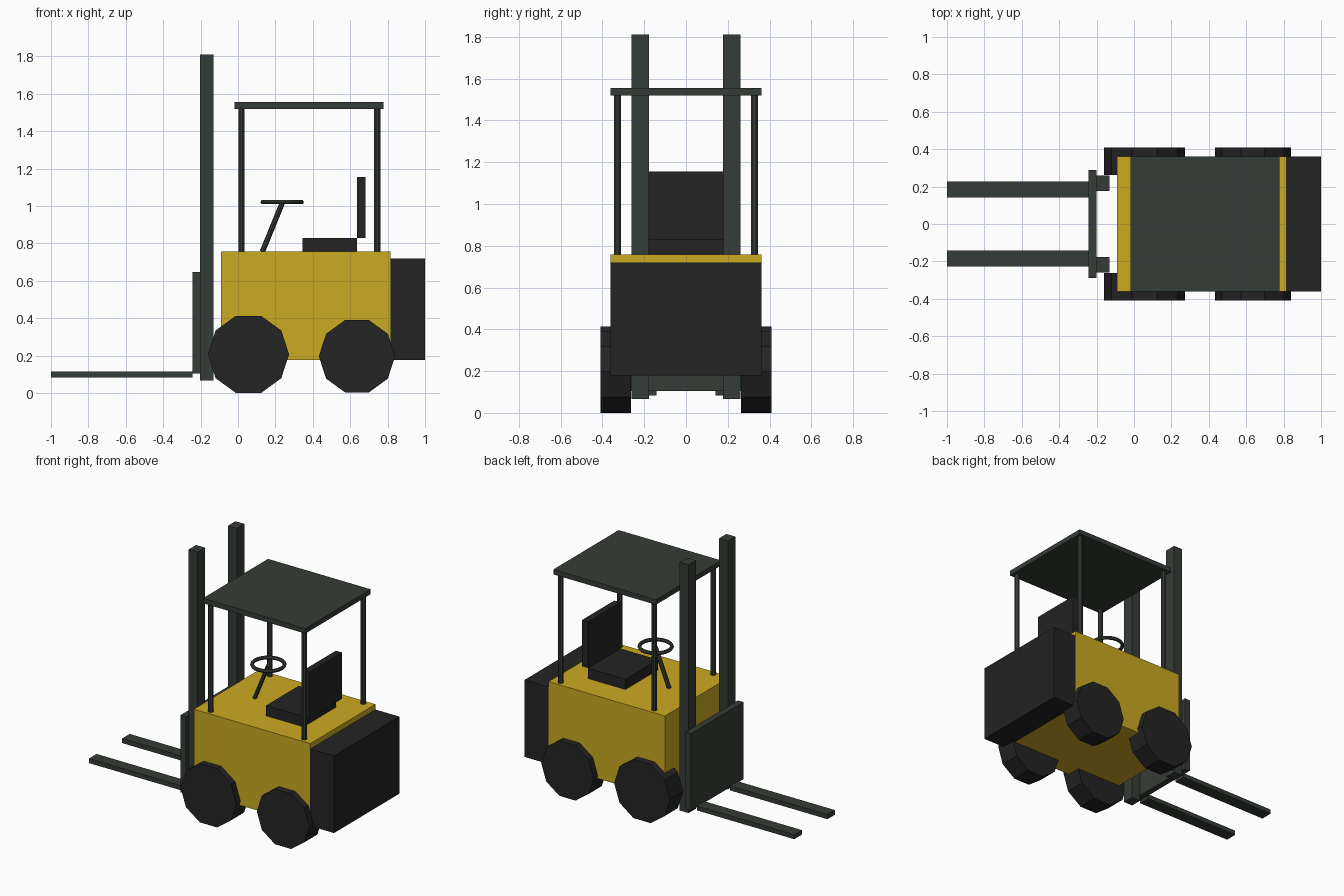
import bpy, bmesh, math
from mathutils import Vector

if "Cube" in bpy.data.objects:
    bpy.data.objects.remove(bpy.data.objects["Cube"])


def material(name, rgb):
    m = bpy.data.materials.new(name)
    m.diffuse_color = (*rgb, 1)
    m.use_nodes = True
    m.node_tree.nodes["Principled BSDF"].inputs["Base Color"].default_value = m.diffuse_color
    return m


YELLOW = material("yellow paint", (0.60, 0.40, 0.016))
STEEL = material("dark green steel", (0.036, 0.045, 0.037))
BLACK = material("black rubber", (0.017, 0.017, 0.017))


def finish(name, bm, mat):
    bmesh.ops.recalc_face_normals(bm, faces=bm.faces)
    me = bpy.data.meshes.new(name)
    bm.to_mesh(me)
    bm.free()
    me.materials.append(mat)
    ob = bpy.data.objects.new(name, me)
    bpy.context.collection.objects.link(ob)
    return ob


def box(name, x, y, z, mat):
    bm = bmesh.new()
    bmesh.ops.create_cube(bm, size=1)
    for v in bm.verts:
        for i, (lo, hi) in enumerate((x, y, z)):
            v.co[i] = hi if v.co[i] > 0 else lo
    return finish(name, bm, mat)


def prism(name, a, b, radius, sides, mat, offset=0.0):
    """Many-sided rod from a to b; the first corner lies towards +x."""
    a, b = Vector(a), Vector(b)
    d = (b - a).normalized()
    u = Vector((1, 0, 0))
    u = (u - d * u.dot(d)).normalized()
    w = d.cross(u)
    bm = bmesh.new()
    rings = []
    for p in (a, b):
        rings.append([])
        for i in range(sides):
            t = offset + math.tau * i / sides
            rings[-1].append(bm.verts.new(p + radius * (u * math.cos(t) + w * math.sin(t))))
    for i in range(sides):
        j = (i + 1) % sides
        bm.faces.new((rings[0][i], rings[0][j], rings[1][j], rings[1][i]))
    for r in rings:
        bm.faces.new(r)
    return finish(name, bm, mat)


def ring(name, centre, major, minor, n, m, mat):
    bm = bmesh.new()
    g = [[bm.verts.new(Vector(centre) + Vector((
        (major + minor * math.cos(math.tau * j / m)) * math.cos(math.tau * i / n),
        (major + minor * math.cos(math.tau * j / m)) * math.sin(math.tau * i / n),
        minor * math.sin(math.tau * j / m)))) for j in range(m)] for i in range(n)]
    for i in range(n):
        for j in range(m):
            k, l = (i + 1) % n, (j + 1) % m
            bm.faces.new((g[i][j], g[k][j], g[k][l], g[i][l]))
    return finish(name, bm, mat)


# Chassis and rear counterweight
box("body", (-0.09, 0.815), (-0.362, 0.362), (0.178, 0.757), YELLOW)
box("counterweight", (0.815, 1.0), (-0.362, 0.362), (0.178, 0.72), BLACK)

# Seat
box("seat_cushion", (0.345, 0.635), (-0.18, 0.18), (0.757, 0.83), BLACK)
box("seat_back", (0.635, 0.683), (-0.18, 0.18), (0.83, 1.155), BLACK)

# Steering
prism("steering_column", (0.13, 0, 0.755), (0.236, 0, 1.015), 0.0145, 8, STEEL)
ring("steering_wheel", (0.236, 0, 1.021), 0.104, 0.0125, 20, 6, STEEL)

# Overhead guard and lifting carriage
box("roof", (-0.02, 0.777), (-0.362, 0.362), (1.52, 1.555), STEEL)
box("carriage", (-0.243, -0.2), (-0.29, 0.29), (0.105, 0.647), STEEL)

# Parts repeated on both sides
for side, s in (("right", -1), ("left", 1)):
    def span(lo, hi):
        return tuple(sorted((s * lo, s * hi)))

    box(side + "_mast", (-0.202, -0.132), span(0.177, 0.26), (0.066, 1.81), STEEL)
    box(side + "_fork", (-1.0, -0.243), span(0.142, 0.226), (0.083, 0.115), STEEL)
    for end, x in (("front", 0.018), ("rear", 0.744)):
        prism(f"{side}_{end}_post", (x, s * 0.328, 0.757), (x, s * 0.328, 1.52),
              0.018, 8, STEEL, math.pi / 8)
    for end, x, z, r in (("front", 0.056, 0.207, 0.217), ("rear", 0.636, 0.197, 0.204)):
        prism(f"{side}_{end}_wheel", (x, s * 0.263, z), (x, s * 0.408, z), r, 10, BLACK)
